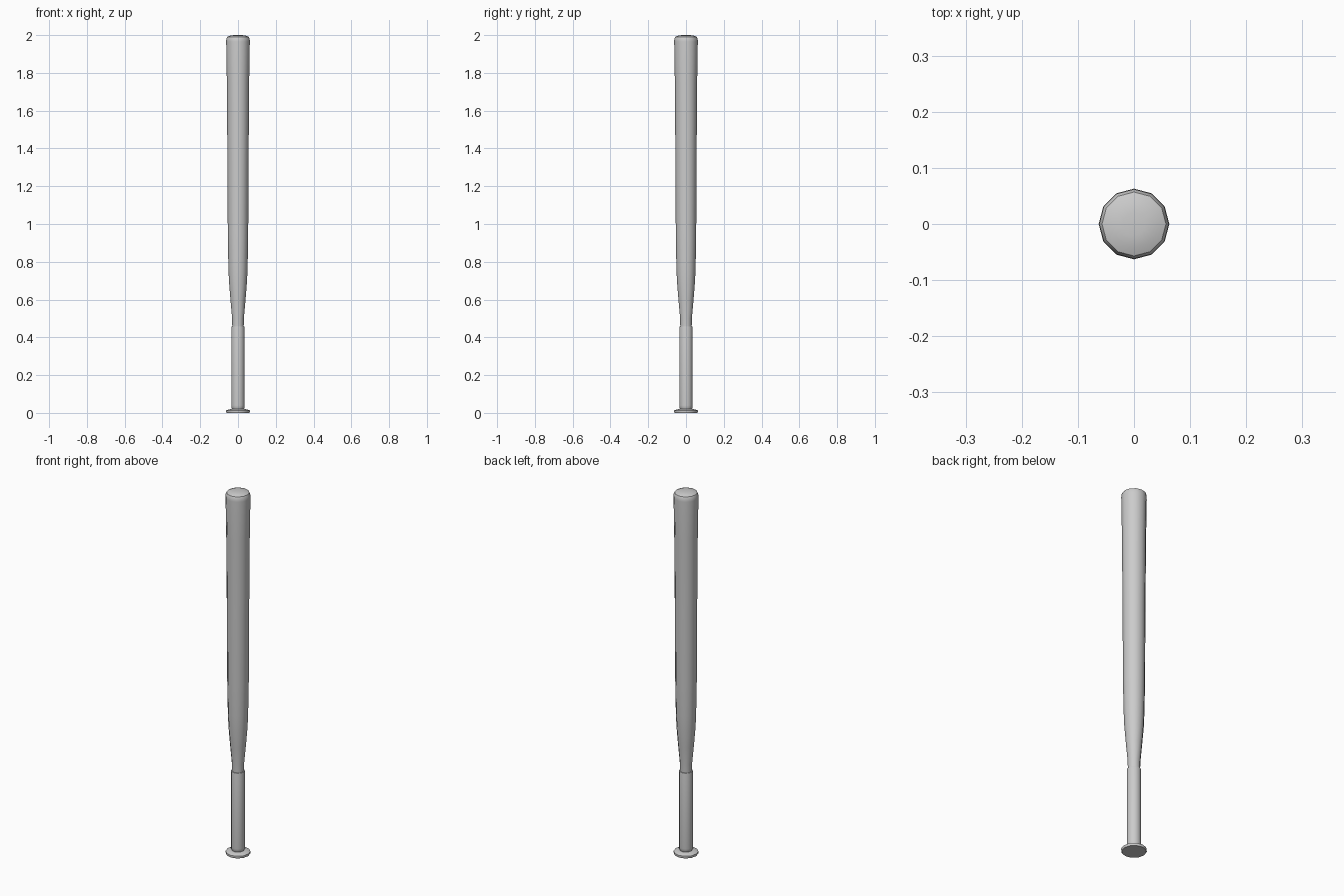
import bpy, bmesh, math

if "Cube" in bpy.data.objects:
    bpy.data.objects.remove(bpy.data.objects["Cube"])

SIDES = 12


def lathe(name, profile):
    """Revolve (radius, z) points around z and cap both ends."""
    bm = bmesh.new()
    rings = []
    for r, z in profile:
        rings.append([bm.verts.new((r * math.cos(2 * math.pi * i / SIDES),
                                    r * math.sin(2 * math.pi * i / SIDES), z))
                      for i in range(SIDES)])
    for a, b in zip(rings, rings[1:]):
        for i in range(SIDES):
            j = (i + 1) % SIDES
            bm.faces.new((a[i], a[j], b[j], b[i]))
    bm.faces.new(rings[0][::-1])
    bm.faces.new(rings[-1])
    mesh = bpy.data.meshes.new(name)
    bm.to_mesh(mesh)
    bm.free()
    obj = bpy.data.objects.new(name, mesh)
    bpy.context.collection.objects.link(obj)
    bpy.ops.object.select_all(action='DESELECT')
    bpy.context.view_layer.objects.active = obj
    obj.select_set(True)
    bpy.ops.object.shade_smooth_by_angle(angle=math.radians(40))
    return obj


# Flat knob at the butt end
lathe("knob", [(0.060, 0.0), (0.063, 0.006), (0.062, 0.013), (0.050, 0.018), (0.034, 0.021)])

# Wrapped grip, slightly thicker than the handle it covers
lathe("grip", [(0.029, 0.018), (0.034, 0.026), (0.035, 0.04), (0.035, 0.452), (0.034, 0.457), (0.029, 0.458)])

# Handle taper, barrel and rounded end
lathe("barrel", [(0.030, 0.44), (0.031, 0.50), (0.040, 0.60), (0.048, 0.70), (0.051, 0.78),
                 (0.054, 0.95), (0.056, 1.35), (0.059, 1.75), (0.0625, 1.965),
                 (0.062, 1.98), (0.057, 1.991), (0.042, 1.997), (0.020, 2.0)])
